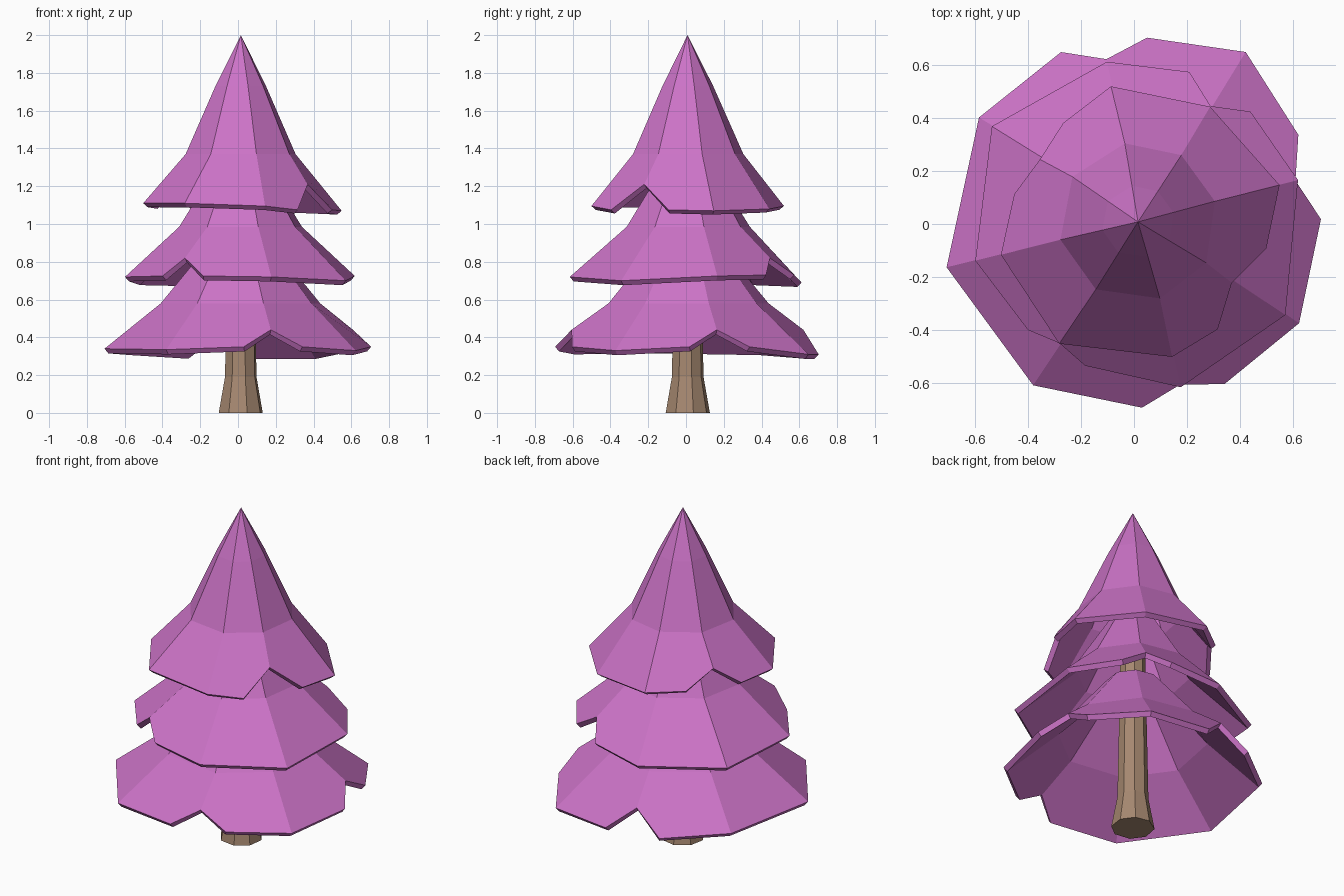
import bpy, bmesh, math

if "Cube" in bpy.data.objects:
    bpy.data.objects.remove(bpy.data.objects["Cube"])

CX, CY = 0.015, 0.008          # slight lean of the trunk axis
ANGLES = [15, 57, 99.5, 145.5, 193, 238, 286, 329]   # eight ridges shared by all tiers


def material(name, rgb):
    m = bpy.data.materials.new(name)
    m.diffuse_color = (*rgb, 1)
    m.use_nodes = True
    m.node_tree.nodes["Principled BSDF"].inputs["Base Color"].default_value = m.diffuse_color
    return m


pink = material("pink_foliage", (0.604, 0.171, 0.571))
brown = material("brown_bark", (0.381, 0.246, 0.162))


def polar(deg, r, z, cx=0.0, cy=0.0):
    a = math.radians(deg)
    return (cx + r * math.cos(a), cy + r * math.sin(a), z)


def finish(bm, name, mat):
    me = bpy.data.meshes.new(name)
    bm.to_mesh(me)
    bm.free()
    me.materials.append(mat)
    ob = bpy.data.objects.new(name, me)
    bpy.context.collection.objects.link(ob)
    return ob


def bridge(bm, low, high):
    n = len(low)
    for i in range(n):
        j = (i + 1) % n
        bm.faces.new((low[i], low[j], high[j], high[i]))


def tier(name, radii, heights, notches, spread, notch_r, notch_z, rings, apex=None):
    """Eight-sided skirt; notched ridges are lifted between two rim corners."""
    bm = bmesh.new()
    levels = [[bm.verts.new(polar(a, r, z, CX, CY)) for a in ANGLES] for r, z in rings]
    # rim: each ridge stores the corners used by the face before and after it
    before, after = [], []
    for i, a in enumerate(ANGLES):
        if i in notches:
            tip = bm.verts.new(polar(a, notch_r, notch_z))
            lo = bm.verts.new(polar(a - spread, radii[i], heights[i]))
            hi = bm.verts.new(polar(a + spread, radii[i], heights[i]))
            before.append([lo, tip])
            after.append([tip, hi])
        else:
            v = bm.verts.new(polar(a, radii[i], heights[i]))
            before.append([v])
            after.append([v])
    for i in range(8):
        j = (i + 1) % 8
        bm.faces.new(after[i] + before[j] + [levels[0][j], levels[0][i]])
    for low, high in zip(levels, levels[1:]):
        bridge(bm, low, high)
    if apex:
        top = bm.verts.new(apex)
        for i in range(8):
            bm.faces.new((levels[-1][i], levels[-1][(i + 1) % 8], top))
    ob = finish(bm, name, pink)
    mod = ob.modifiers.new("thickness", 'SOLIDIFY')
    mod.thickness = 0.032
    mod.offset = -1


# Foliage tiers, bottom to top
tier("lower_branches",
     [0.705, 0.773, 0.704, 0.709, 0.725, 0.717, 0.693, 0.726],
     [0.35, 0.31, 0.31, 0.33, 0.34, 0.335, 0.35, 0.33],
     (0, 2, 6), 13.5, 0.63, 0.44, [(0.435, 0.58), (0.15, 0.92)])
tier("middle_branches",
     [0.64, 0.61, 0.62, 0.65, 0.614, 0.565, 0.64, 0.666],
     [0.725, 0.73, 0.69, 0.70, 0.72, 0.725, 0.72, 0.70],
     (1, 5), 13, 0.53, 0.82, [(0.335, 0.985), (0.13, 1.31)])
tier("upper_branches",
     [0.568, 0.527, 0.526, 0.465, 0.515, 0.532, 0.521, 0.507],
     [1.07, 1.08, 1.095, 1.10, 1.11, 1.11, 1.095, 1.075],
     (3, 7), 20.5, 0.43, 1.21, [(0.30, 1.37), (0.138, 1.73)], (CX, CY, 2.0))

# Trunk: flared eight-sided column running up inside the tiers
bm = bmesh.new()
rings = [[bm.verts.new(polar(a, r, z, CX, CY)) for a in ANGLES]
         for r, z in ((0.12, 0), (0.086, 0.19), (0.078, 0.6), (0.065, 1.3))]
for low, high in zip(rings, rings[1:]):
    bridge(bm, low, high)
bm.faces.new(rings[0][::-1])
bm.faces.new(rings[-1])
finish(bm, "trunk", brown)
